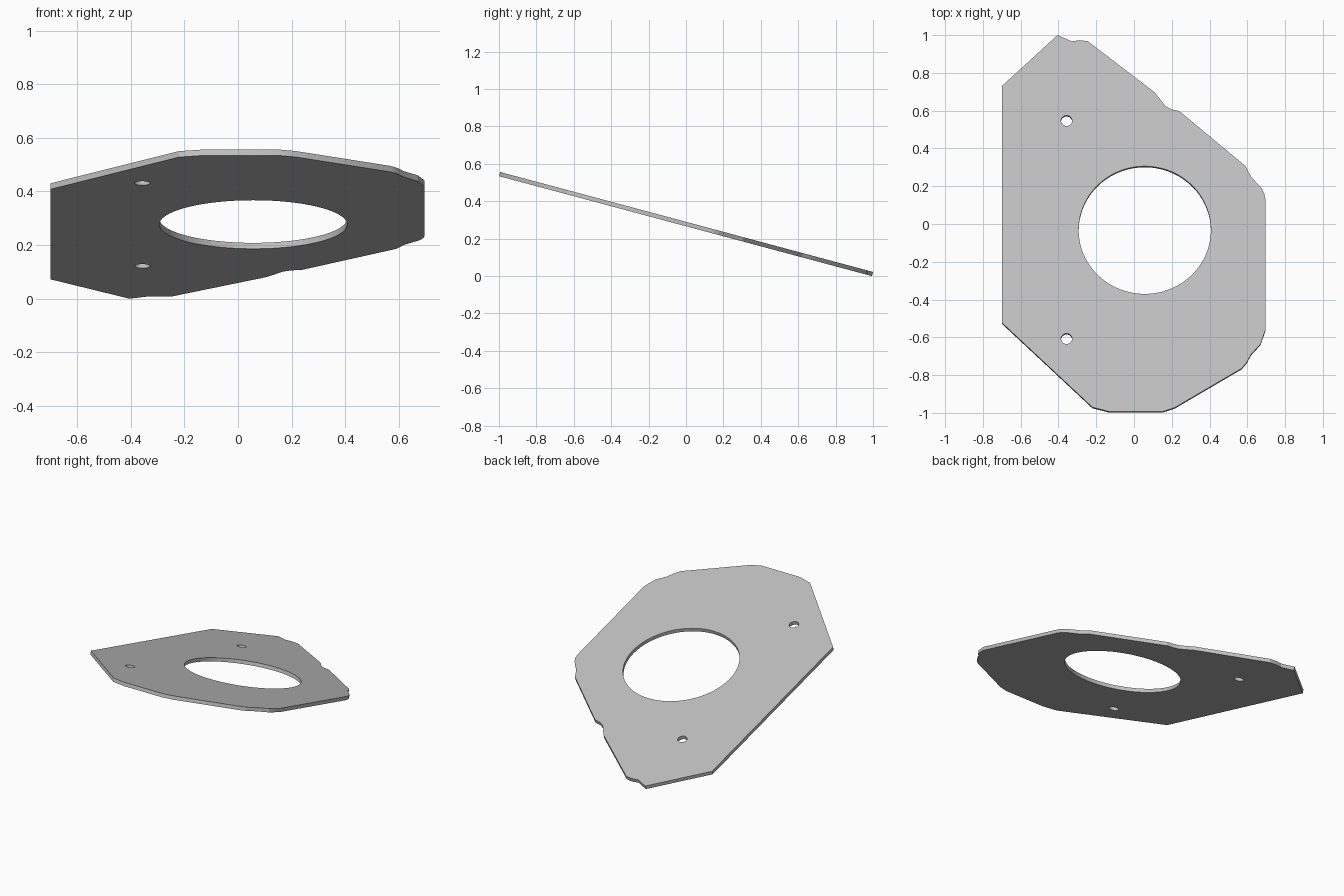
import bpy, bmesh, math
from mathutils import Matrix, Vector

cube = bpy.data.objects.get("Cube")
if cube:
    bpy.data.objects.remove(cube, do_unlink=True)

TILT = math.radians(15)
THICK = 0.023

# Plan outline of the upper face, clockwise from the back corner
OUTLINE = [
    (-0.405, 1.0), (-0.33, 0.967), (-0.288, 0.973), (-0.245, 0.968),
    (0.108, 0.698), (0.135, 0.665), (0.167, 0.624), (0.2, 0.606), (0.24, 0.598),
    (0.59, 0.307), (0.62, 0.25), (0.675, 0.19), (0.69, 0.16), (0.696, 0.13),
    (0.696, -0.56), (0.67, -0.635), (0.62, -0.69), (0.595, -0.735), (0.57, -0.764),
    (0.215, -0.972), (0.15, -0.993), (-0.13, -0.993), (-0.22, -0.97),
    (-0.7, -0.522), (-0.7, 0.73),
]
# Holes: plan x, plan y, radius, sides
HOLES = [(0.057, -0.032, 0.35, 96), (-0.357, 0.547, 0.029, 32), (-0.357, -0.607, 0.029, 32)]


def flat(x, y):
    """Plan position to position in the plane of the plate."""
    return Vector((x, y / math.cos(TILT), 0))


def circle(x, y, radius, sides):
    centre = flat(x, y)
    return [centre + Vector((math.cos(a), math.sin(a), 0)) * radius
            for a in (2 * math.pi * i / sides for i in range(sides))]


# Fill the outline around the holes, then thicken downwards
bm = bmesh.new()
edges = []
for loop in [[flat(*p) for p in OUTLINE]] + [circle(*h) for h in HOLES]:
    verts = [bm.verts.new(p) for p in loop]
    edges += [bm.edges.new((a, b)) for a, b in zip(verts, verts[1:] + verts[:1])]
bmesh.ops.triangle_fill(bm, edges=edges, use_beauty=True, normal=(0, 0, 1))
grown = bmesh.ops.extrude_face_region(bm, geom=bm.faces[:], use_keep_orig=True)["geom"]
bmesh.ops.translate(bm, vec=(0, 0, -THICK),
                    verts=[g for g in grown if isinstance(g, bmesh.types.BMVert)])
bmesh.ops.recalc_face_normals(bm, faces=bm.faces[:])

# Lean the plate down towards the back and rest its low edge on the ground
bm.transform(Matrix.Rotation(-TILT, 4, "X"))
low = min(v.co.z for v in bm.verts)
bmesh.ops.translate(bm, vec=(0, 0, -low), verts=bm.verts[:])

mesh = bpy.data.meshes.new("mounting_plate")
bm.to_mesh(mesh)
bm.free()
plate = bpy.data.objects.new("mounting_plate", mesh)
bpy.context.collection.objects.link(plate)

# Plain grey metal
grey = bpy.data.materials.new("plate_grey")
grey.use_nodes = True
colour = (0.53, 0.53, 0.53, 1)
grey.diffuse_color = colour
grey.node_tree.nodes["Principled BSDF"].inputs["Base Color"].default_value = colour
mesh.materials.append(grey)

# Round hole walls, crisp rims
bpy.context.view_layer.objects.active = plate
plate.select_set(True)
bpy.ops.object.shade_smooth_by_angle(angle=math.radians(20))
